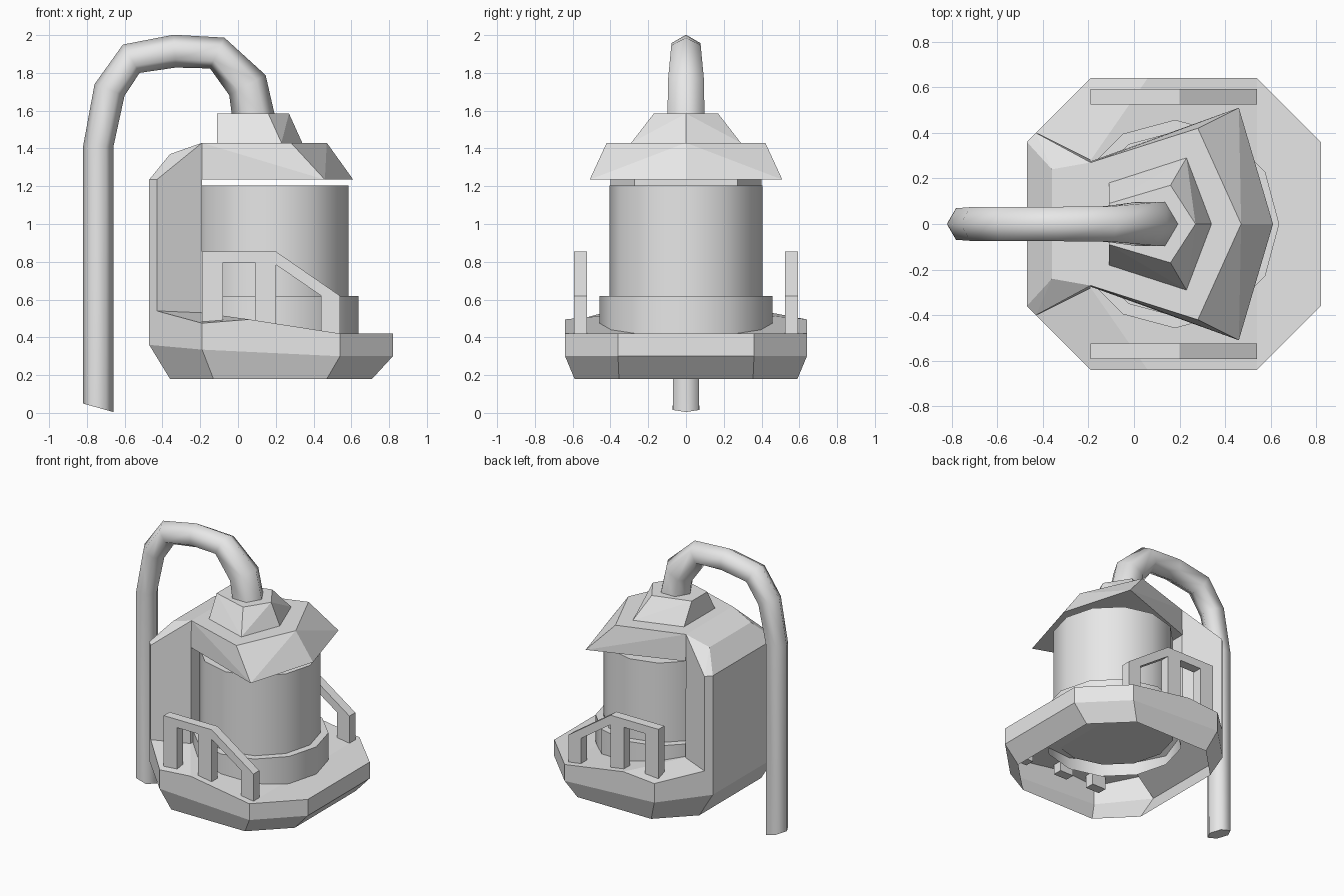
import bpy, bmesh, math
from mathutils import Vector

if "Cube" in bpy.data.objects:
    bpy.data.objects.remove(bpy.data.objects["Cube"])

grey = bpy.data.materials.new("plain_grey")
grey.use_nodes = True
grey.diffuse_color = (0.8, 0.8, 0.8, 1)
grey.node_tree.nodes["Principled BSDF"].inputs["Base Color"].default_value = (0.8, 0.8, 0.8, 1)


def finish(name, bm):
    """Turn a bmesh into a named object with the shared material."""
    bmesh.ops.recalc_face_normals(bm, faces=bm.faces[:])
    mesh = bpy.data.meshes.new(name)
    bm.to_mesh(mesh)
    bm.free()
    mesh.materials.append(grey)
    obj = bpy.data.objects.new(name, mesh)
    bpy.context.collection.objects.link(obj)
    return obj


def both_sides(points):
    """Repeat the points on the other side of y = 0."""
    return points + [(x, -y, z) for x, y, z in points if y]


def hull(name, points):
    bm = bmesh.new()
    for p in both_sides(points):
        bm.verts.new(p)
    bmesh.ops.convex_hull(bm, input=bm.verts[:])
    bmesh.ops.dissolve_limit(bm, angle_limit=0.02, verts=bm.verts[:], edges=bm.edges[:])
    return finish(name, bm)


def drum(name, radius, low, high, bottom):
    """Twelve-sided smooth drum with a flat lid and an optional bottom."""
    bm = bmesh.new()
    rings = []
    for z in (low, high):
        rings.append([bm.verts.new((0.18 + radius * math.cos(i * math.tau / 12),
                                    radius * math.sin(i * math.tau / 12), z)) for i in range(12)])
    for i in range(12):
        j = (i + 1) % 12
        bm.faces.new((rings[0][i], rings[0][j], rings[1][j], rings[1][i])).smooth = True
    bm.faces.new(rings[1])
    if bottom:
        bm.faces.new(rings[0][::-1])
    return finish(name, bm)


# Base shell: sloping deck, upright band and lower bevel, open underneath
P = {
    "a": (0.82, 0, 0.42), "b": (0.82, 0.36, 0.42), "c": (0.54, 0.64, 0.42), "o": (0.54, 0, 0.42),
    "d": (0.06, 0.64, 0.495), "e": (-0.19, 0.64, 0.475), "f": (-0.43, 0.40, 0.54),
    "g": (-0.19, 0.28, 0.53), "n": (-0.19, 0, 0.53),
    "A": (0.82, 0, 0.30), "B": (0.82, 0.36, 0.30), "C": (0.54, 0.64, 0.30),
    "E": (-0.19, 0.64, 0.335), "H": (-0.47, 0.36, 0.36), "N": (-0.47, 0, 0.36),
    "1": (0.71, 0, 0.18), "2": (0.71, 0.355, 0.18), "3": (0.47, 0.59, 0.18),
    "4": (-0.13, 0.59, 0.18), "5": (-0.36, 0.36, 0.18), "6": (-0.36, 0, 0.18),
}
bm = bmesh.new()
for side in (1, -1):
    verts = {k: bm.verts.new((x, y * side, z)) for k, (x, y, z) in P.items()}
    for loop in ("abco", "ocdgn", "defg", "aABb", "bBCc", "cCEed", "eEHf",
                 "A12B", "B23C", "C34E", "E45H", "H56N"):
        bm.faces.new([verts[k] for k in loop[::side]])
bmesh.ops.remove_doubles(bm, verts=bm.verts[:], dist=0.0001)
finish("base_shell", bm)

# Tower at the back, with its sloping top
hull("back_tower", [(-0.47, 0.36, 0.36), (-0.43, 0.40, 0.50), (-0.19, 0.28, 0.50),
                    (-0.47, 0.36, 1.235), (-0.43, 0.40, 1.235), (-0.19, 0.275, 1.235),
                    (-0.36, 0.24, 1.37), (-0.19, 0.27, 1.43)])

# Roof with pointed visor, and the cap that holds the pipe
hull("roof", [(-0.19, 0.275, 1.235), (0.46, 0.51, 1.235), (0.61, 0, 1.235),
              (-0.19, 0.27, 1.43), (0.28, 0.42, 1.43), (0.47, 0, 1.43)])
hull("roof_cap", [(-0.11, 0.18, 1.43), (0.23, 0.29, 1.43), (0.34, 0, 1.43),
                  (-0.11, 0.09, 1.585), (0.16, 0.17, 1.585), (0.27, 0, 1.585)])

# Central drum and its foot ring
drum("central_drum", 0.405, 0.45, 1.205, True)
drum("foot_ring", 0.457, 0.39, 0.62, False)

# Railings: one outline with gaps between the three posts
outline = [(-0.19, 0.40), (-0.19, 0.855), (0.20, 0.855), (0.54, 0.62), (0.54, 0.38),
           (0.44, 0.38), (0.44, 0.62), (0.20, 0.785), (0.20, 0.40), (0.09, 0.40),
           (0.09, 0.795), (-0.08, 0.795), (-0.08, 0.40)]
for name, y in (("front_railing", -0.592), ("back_railing", 0.524)):
    bm = bmesh.new()
    face = bm.faces.new([bm.verts.new((x, y, z)) for x, z in outline])
    made = bmesh.ops.extrude_face_region(bm, geom=[face])["geom"]
    bmesh.ops.translate(bm, vec=(0, 0.068, 0),
                        verts=[v for v in made if isinstance(v, bmesh.types.BMVert)])
    finish(name, bm)

# Six-sided bent pipe: x, z and radius along the centre line
path = [(-0.74, 0.027, 0.081), (-0.74, 1.41, 0.08), (-0.68, 1.71, 0.085), (-0.565, 1.875, 0.087),
        (-0.335, 1.915, 0.087), (-0.11, 1.905, 0.09), (0.05, 1.735, 0.11), (0.085, 1.55, 0.113)]
bm = bmesh.new()
rings = []
for i, (x, z, r) in enumerate(path):
    before, after = path[max(i - 1, 0)], path[min(i + 1, len(path) - 1)]
    t = Vector((after[0] - before[0], 0, after[1] - before[1])).normalized()
    across = Vector((-t.z, 0, t.x))
    if i == 0:
        across = Vector((-1, 0, 0.28))  # slanted lower end
    rings.append([bm.verts.new(Vector((x, 0, z)) + across * r * math.cos(k * math.tau / 6)
                               + Vector((0, r * math.sin(k * math.tau / 6), 0))) for k in range(6)])
for low, high in zip(rings, rings[1:]):
    for k in range(6):
        j = (k + 1) % 6
        bm.faces.new((low[k], low[j], high[j], high[k])).smooth = True
bm.faces.new(rings[0])
bm.faces.new(rings[-1])
finish("bent_pipe", bm)
